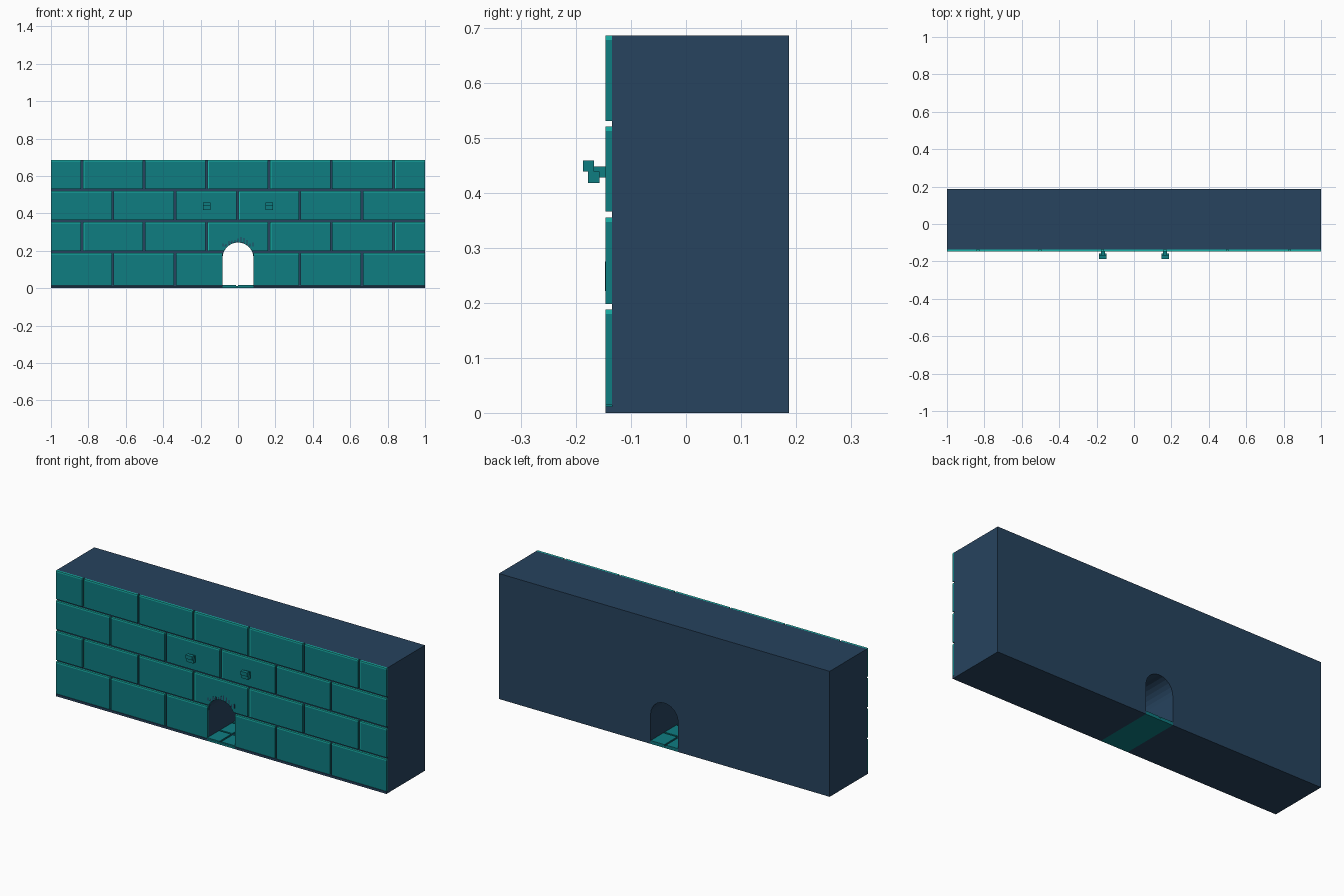
import bpy, bmesh, math, random

if "Cube" in bpy.data.objects:
    bpy.data.objects.remove(bpy.data.objects["Cube"], do_unlink=True)

FRONT, FACE, BACK = -0.146, -0.135, 0.187
TOP, HALF, SPRING = 0.686, 0.083, 0.162
GAP = 0.01


def material(name, rgb):
    m = bpy.data.materials.new(name)
    m.use_nodes = True
    m.diffuse_color = (*rgb, 1)
    m.node_tree.nodes["Principled BSDF"].inputs["Base Color"].default_value = (*rgb, 1)
    return m


navy = material("navy stone", (0.020, 0.056, 0.112))
teal = material("teal brick", (0.0045, 0.205, 0.222))
bright = material("bright teal edge", (0.010, 0.46, 0.41))


def finish(name, bm, mat):
    bmesh.ops.recalc_face_normals(bm, faces=bm.faces)
    mesh = bpy.data.meshes.new(name)
    bm.to_mesh(mesh)
    bm.free()
    obj = bpy.data.objects.new(name, mesh)
    bpy.context.collection.objects.link(obj)
    mesh.materials.append(mat)
    return obj


def slab(name, outline, y0, y1, mat):
    """Extrude an x-z outline from y0 to y1."""
    bm = bmesh.new()
    face = bm.faces.new([bm.verts.new((x, y0, z)) for x, z in outline])
    out = bmesh.ops.extrude_face_region(bm, geom=[face])
    for v in out["geom"]:
        if isinstance(v, bmesh.types.BMVert):
            v.co.y = y1
    return finish(name, bm, mat)


def box(name, x, y, z, mat):
    return slab(name, [(x[0], z[0]), (x[1], z[0]), (x[1], z[1]), (x[0], z[1])], y[0], y[1], mat)


def arch(base, steps=12):
    """Arch points above the height base, left to right."""
    a0 = math.asin((base - SPRING) / HALF)
    angles = [math.pi - a0 - (math.pi - 2 * a0) * i / steps for i in range(steps + 1)]
    return [(HALF * math.cos(a), SPRING + HALF * math.sin(a)) for a in angles]


# Wall body with a round-topped tunnel
slab("wall_body", [(-1, 0), (-HALF, 0)] + arch(SPRING) + [(HALF, 0), (1, 0), (1, TOP), (-1, TOP)],
     FACE, BACK, navy)

# Base ledge either side of the tunnel
for side, name in ((-1, "right"), (1, "left")):
    box(name + "_base_ledge", sorted((side * HALF, side)), (FRONT, FACE), (0, 0.012), navy)

# Brick courses with bright upper edges
rows = [(0.014, 0.188), (0.198, 0.355), (0.366, 0.521), (0.531, TOP)]
for r, (z0, z1) in enumerate(rows):
    if r % 2:
        joints = [-0.835 + i / 3 for i in range(6)]
    else:
        joints = [-0.67 + i / 3 for i in range(5)]
    ends = [-1 - GAP / 2] + joints + [1 + GAP / 2]
    for i in range(len(ends) - 1):
        x0, x1 = ends[i] + GAP / 2, ends[i + 1] - GAP / 2
        name = f"brick_row{r + 1}_{i + 1}"
        lip = z1 - 0.008
        if r == 0 and x0 < 0 < x1:
            continue
        if r == 0:
            if -HALF < x0 < HALF or x0 < -HALF < x1:
                x0, x1 = (x0, -HALF) if x0 < -HALF else (HALF, x1)
            if x0 == HALF or x1 - x0 < 0.02:
                x0 = HALF
        # bright left edge on some bricks
        edged = (r % 2 and i in (1, 3, 4, 6)) or (r == 2 and i == 3)
        left = x0 + 0.008 if edged else x0
        if r == 1 and x0 < 0 < x1:
            slab(name, [(left, z0)] + arch(z0) + [(x1, z0), (x1, lip), (left, lip)], FRONT, FACE, teal)
        else:
            box(name, (left, x1), (FRONT, FACE), (z0, lip), teal)
        box(name + "_top_edge", (x0, x1), (FRONT, FACE), (lip, z1), bright)
        if edged:
            box(name + "_side_edge", (x0, left), (FRONT, FACE), (z0, lip), bright)

# Chipped notches above the tunnel mouth
random.seed(4)
for i in range(11):
    x = -0.08 + 0.016 * i
    z = SPRING + math.sqrt(max(HALF ** 2 - x ** 2, 0)) + 0.002
    z = max(z, 0.222)
    h = random.uniform(0.012, 0.032)
    box(f"chip_{i + 1}", (x - 0.003, x + 0.003), (FRONT - 0.001, FRONT), (z, min(z + h, 0.275)), navy)
    if i % 2:
        box(f"chip_foot_{i + 1}", (x - 0.009, x + 0.003), (FRONT - 0.001, FRONT), (z, z + 0.006), navy)

# Tunnel floor: slab, dark grout and paving bricks
box("floor_slab", (-HALF, HALF), (FRONT, BACK), (0, 0.011), teal)
box("floor_grout", (-HALF, HALF), (FACE, BACK), (0.011, 0.012), navy)
depth = (BACK - FRONT) / 3
for i in range(3):
    y = FRONT + depth * i
    for x0, x1 in ((-HALF, -0.01), (0, HALF)):
        box("floor_brick", (x0, x1), (y, y + depth - (GAP if i < 2 else 0)), (0.012, 0.018), teal)

# Two stepped hooks
for side, name in ((-1, "right"), (1, "left")):
    c = side * 0.166
    box(name + "_hook_stem", (c - 0.011, c + 0.011), (-0.167, FRONT), (0.428, 0.448), teal)
    box(name + "_hook_lower", (c - 0.02, c + 0.02), (-0.178, -0.157), (0.418, 0.439), teal)
    box(name + "_hook_upper", (c - 0.02, c + 0.02), (-0.187, -0.167), (0.439, 0.459), teal)
